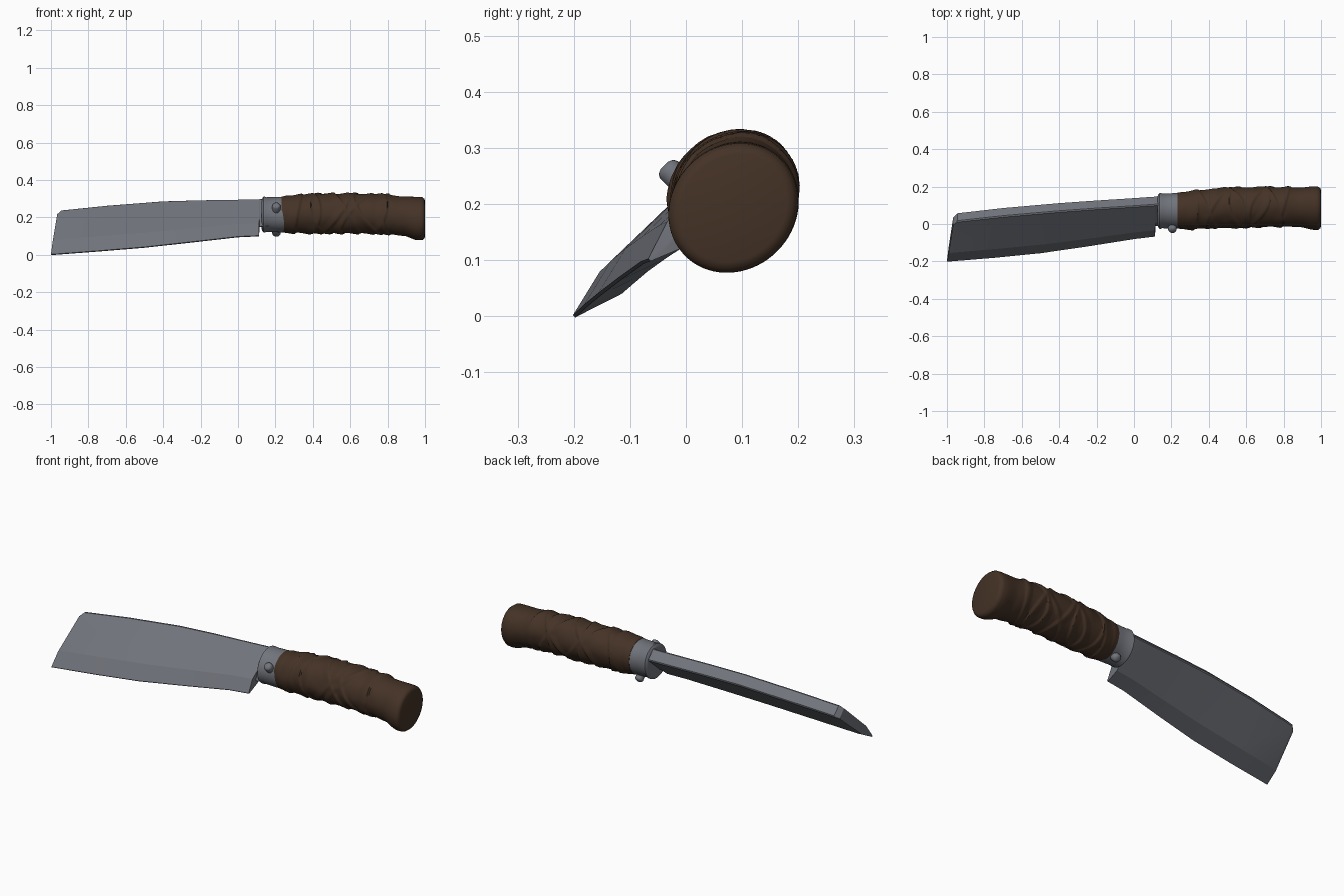
import bpy, bmesh, math
from mathutils import Vector, noise

cube = bpy.data.objects.get("Cube")
if cube:
    bpy.data.objects.remove(cube)

R = math.sqrt(0.5)


def place(x, v, t):
    """x along the knife, v from edge to spine, t through the blade (rolled 45 degrees)."""
    return Vector((x, (v - t) * R, (v + t) * R))


def material(name, color):
    m = bpy.data.materials.new(name)
    m.use_nodes = True
    m.diffuse_color = color
    m.node_tree.nodes["Principled BSDF"].inputs["Base Color"].default_value = color
    return m


steel = material("dull steel", (0.165, 0.175, 0.2, 1))
leather = material("brown leather", (0.058, 0.032, 0.019, 1))


def loft(name, rings, mat, angle):
    """Skin a list of equal-length point rings and cap both ends."""
    bm = bmesh.new()
    loops = [[bm.verts.new(p) for p in ring] for ring in rings]
    n = len(loops[0])
    for a, b in zip(loops, loops[1:]):
        for i in range(n):
            bm.faces.new((a[i], a[(i + 1) % n], b[(i + 1) % n], b[i]))
    bm.faces.new(loops[0])
    bm.faces.new(loops[-1])
    bmesh.ops.recalc_face_normals(bm, faces=bm.faces)
    me = bpy.data.meshes.new(name)
    bm.to_mesh(me)
    bm.free()
    me.materials.append(mat)
    ob = bpy.data.objects.new(name, me)
    bpy.context.collection.objects.link(ob)
    bpy.ops.object.select_all(action='DESELECT')
    ob.select_set(True)
    bpy.context.view_layer.objects.active = ob
    bpy.ops.object.shade_smooth_by_angle(angle=math.radians(angle))
    return ob


def lerp_table(table, x):
    """Smoothly interpolate rows of (x, values...)."""
    for a, b in zip(table, table[1:]):
        if x <= b[0]:
            f = max(0, (x - a[0]) / (b[0] - a[0]))
            f = f * f * (3 - 2 * f)
            return [p + (q - p) * f for p, q in zip(a[1:], b[1:])]
    return table[-1][1:]


# Blade: stations of cutting edge (x, v, t), spine (x, v, t) and thickness
stations = [
    ((-1.0, -0.141, 0.141), (-0.966, 0.155, 0.128), 0.058),
    ((-0.985, -0.139, 0.141), (-0.945, 0.180, 0.127), 0.066),
    ((-0.75, -0.113, 0.140), (-0.70, 0.217, 0.125), 0.068),
    ((-0.5, -0.081, 0.137), (-0.40, 0.252, 0.123), 0.068),
    ((-0.25, -0.036, 0.131), (-0.20, 0.266, 0.117), 0.068),
    ((0.0, 0.012, 0.123), (0.0, 0.277, 0.110), 0.068),
    ((0.112, 0.025, 0.117), (0.112, 0.284, 0.106), 0.068),
    ((0.116, 0.100, 0.112), (0.116, 0.284, 0.106), 0.068),
    ((0.2, 0.110, 0.110), (0.2, 0.284, 0.106), 0.068),
]


def blade_ring(edge, spine, thick):
    e, s = Vector(edge), Vector(spine)
    bevel, shoulder = e.lerp(s, 0.27), e.lerp(s, 0.98)
    outline = [(e, 0.003), (bevel, 0.42 * thick), (shoulder, 0.5 * thick), (s, 0.42 * thick)]
    front = [place(p.x, p.y, p.z + h) for p, h in outline]
    back = [place(p.x, p.y, p.z - h) for p, h in reversed(outline)]
    return front + back


loft("blade", [blade_ring(*s) for s in stations], steel, 12)


def oval(x, v, t, a, b, bump=None, n=72):
    ring = []
    for i in range(n):
        th = math.tau * i / n
        k = bump(x, th) if bump else 0
        ring.append(place(x, v + (a + k) * math.cos(th), t + (b + k) * math.sin(th)))
    return ring


# Ferrule with a rolled lip toward the blade
ferrule = [(0.126, 0.082, 0.072), (0.129, 0.091, 0.081), (0.136, 0.099, 0.092),
           (0.145, 0.099, 0.092), (0.150, 0.096, 0.089), (0.21, 0.098, 0.091),
           (0.245, 0.098, 0.092)]
loft("ferrule", [oval(x, 0.2015, 0.1025, a, b) for x, a, b in ferrule], steel, 40)

# Domed rivets on both sides of the ferrule
for label, side in (("front", 1), ("back", -1)):
    rings = []
    for r, h in ((0.022, 0.07), (0.022, 0.104), (0.018, 0.111), (0.009, 0.115)):
        rings.append([place(0.205 + r * math.cos(q), 0.163 + r * math.sin(q), 0.1025 + side * h)
                      for q in (math.tau * i / 20 for i in range(20))])
    loft(label + "_rivet", rings, steel, 50)

# Handle: x, centre v, centre t, half sizes along v and t
handle = [
    (0.232, 0.203, 0.102, 0.098, 0.093),
    (0.26, 0.204, 0.102, 0.102, 0.097),
    (0.45, 0.216, 0.096, 0.109, 0.101),
    (0.65, 0.220, 0.092, 0.110, 0.101),
    (0.80, 0.218, 0.088, 0.109, 0.100),
    (0.88, 0.209, 0.083, 0.109, 0.101),
    (0.965, 0.197, 0.077, 0.122, 0.110),
    (0.985, 0.196, 0.077, 0.121, 0.109),
    (0.996, 0.196, 0.077, 0.113, 0.101),
    (1.0, 0.196, 0.077, 0.102, 0.090),
]

# Leather straps: centre x, slant, slant direction, half width
straps = [(0.30, 0.02, 0.5, 0.030), (0.37, 0.05, 2.2, 0.026), (0.44, 0.07, 5.0, 0.024),
          (0.50, 0.08, 1.2, 0.024), (0.56, 0.07, 3.6, 0.024), (0.62, 0.09, 0.3, 0.022),
          (0.68, 0.08, 4.4, 0.024), (0.73, 0.05, 1.8, 0.022), (0.79, 0.03, 5.4, 0.022)]


def wrap(x, th):
    height = 0
    for c, slant, phase, width in straps:
        d = (x - c - slant * math.cos(th - phase)) / width
        # each strap rises gently and drops sharply at one rim
        if -1 < d < 1:
            height = max(height, 0.0085 * min(1, 0.5 + 0.5 * d, (1 - d) * 4))
    fade = min(1, max(0, (x - 0.25) / 0.03)) * min(1, max(0, (0.86 - x) / 0.04))
    wobble = noise.noise(Vector((x * 14, 1.6 * math.cos(th), 1.6 * math.sin(th))))
    return fade * (height + 0.003 * wobble)


xs = [0.232 + 0.006 * i for i in range(123)] + [0.975, 0.985, 0.991, 0.996, 1.0]
loft("handle", [oval(x, *lerp_table(handle, x), bump=wrap) for x in xs], leather, 50)
